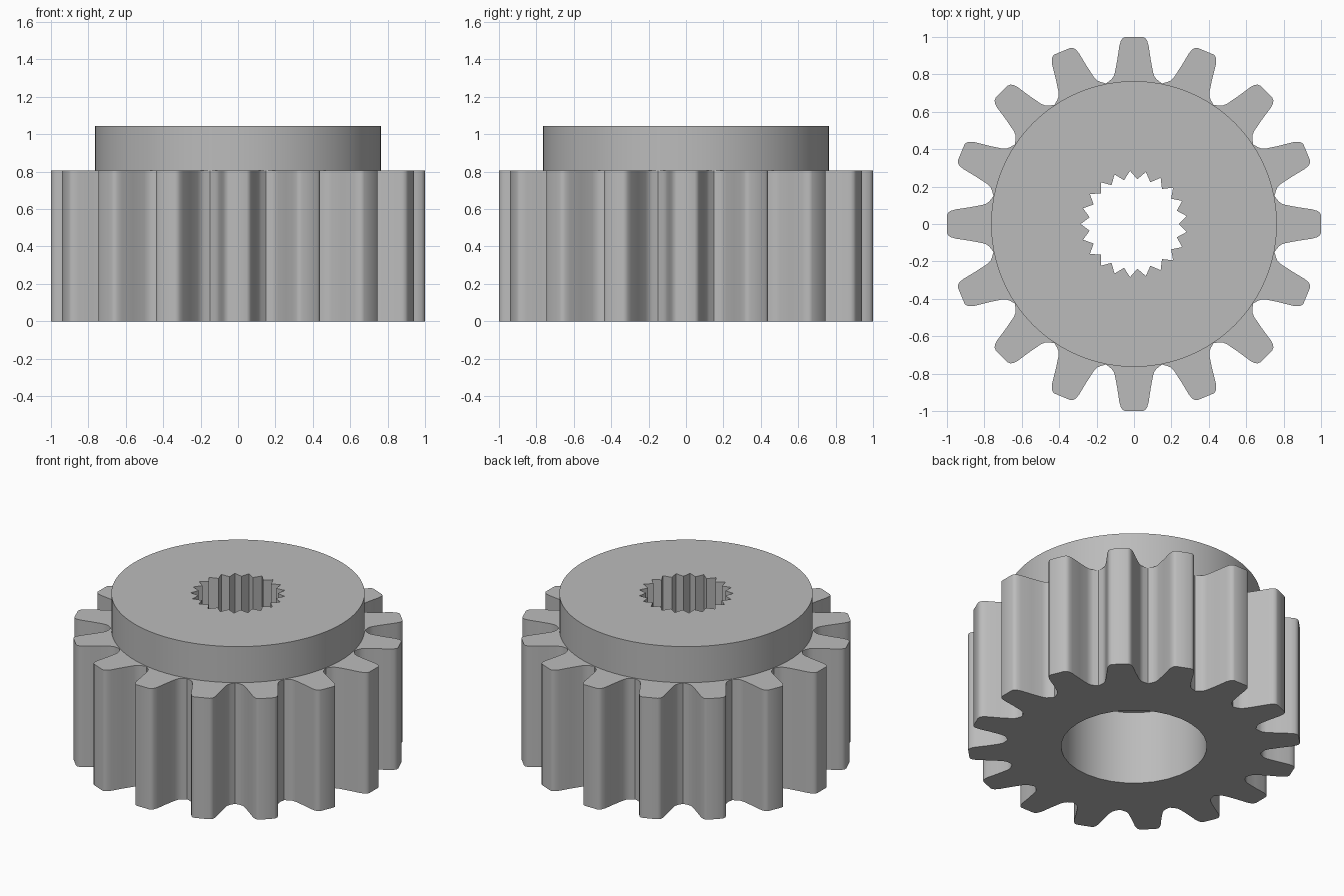
import bpy, bmesh
from math import sin, cos, pi, radians

cube = bpy.data.objects.get("Cube")
if cube:
    bpy.data.objects.remove(cube)

TEETH, SPLINES = 16, 21
BODY_TOP, HUB_TOP, BORE_TOP = 0.805, 1.045, 0.49

steel = bpy.data.materials.new("grey steel")
steel.use_nodes = True
steel.diffuse_color = (0.5, 0.5, 0.5, 1)
steel.node_tree.nodes["Principled BSDF"].inputs["Base Color"].default_value = (0.5, 0.5, 0.5, 1)


def circle(radius, count):
    return [(radius * cos(2 * pi * i / count), radius * sin(2 * pi * i / count))
            for i in range(count)]


def tooth_outline():
    # Half a tooth as (radius along axis, sideways offset), tip to root fillet
    half = [(1.0, 0.046), (0.994, 0.06), (0.98, 0.07), (0.955, 0.078), (0.88, 0.089),
            (0.81, 0.102), (0.785, 0.111), (0.771, 0.124)]
    tooth = [(r, -s) for r, s in reversed(half)] + half
    tooth.append((0.766 * cos(pi / TEETH), 0.766 * sin(pi / TEETH)))
    points = []
    for i in range(TEETH):
        a = 2 * pi * i / TEETH
        points += [(r * cos(a) - s * sin(a), r * sin(a) + s * cos(a)) for r, s in tooth]
    return points


def spline_outline():
    # Zigzag hole, with one groove pointing to -x
    points = []
    for i in range(2 * SPLINES):
        a = pi + pi * i / SPLINES
        r = 0.24 if i % 2 else 0.285
        points.append((r * cos(a), r * sin(a)))
    return points


bm = bmesh.new()


def ring(points, z):
    verts = [bm.verts.new((x, y, z)) for x, y in points]
    edges = [bm.edges.new((v, verts[(i + 1) % len(verts)])) for i, v in enumerate(verts)]
    return verts, edges


def wall(low, high):
    a, b = low[0], high[0]
    for i in range(len(a)):
        j = (i + 1) % len(a)
        bm.faces.new((a[i], a[j], b[j], b[i]))


def flat_annulus(outer, inner):
    bmesh.ops.triangle_fill(bm, edges=outer[1] + inner[1], use_beauty=True,
                            normal=(0, 0, 1))


# Outline rings of each section
teeth_low, teeth_high = [ring(tooth_outline(), z) for z in (0, BODY_TOP)]
hub_low, hub_high = [ring(circle(0.764, 96), z) for z in (BODY_TOP, HUB_TOP)]
spline_low, spline_high = [ring(spline_outline(), z) for z in (BORE_TOP, HUB_TOP)]
bore_low, bore_high = [ring(circle(0.44, 32), z) for z in (0, BORE_TOP)]

# Upright walls
for low, high in ((teeth_low, teeth_high), (hub_low, hub_high),
                  (spline_low, spline_high), (bore_low, bore_high)):
    wall(low, high)

# Flat faces: underside, shoulder, hub top and bore ceiling
for outer, inner in ((teeth_low, bore_low), (teeth_high, hub_low),
                     (hub_high, spline_high), (bore_high, spline_low)):
    flat_annulus(outer, inner)

bmesh.ops.recalc_face_normals(bm, faces=bm.faces[:])
mesh = bpy.data.meshes.new("splined_gear")
bm.to_mesh(mesh)
bm.free()
mesh.materials.append(steel)

# Smooth rounded flanks, keep the hard edges
mesh.shade_smooth()
mesh.set_sharp_from_angle(angle=radians(32))
gear = bpy.data.objects.new("splined_gear", mesh)
bpy.context.collection.objects.link(gear)
